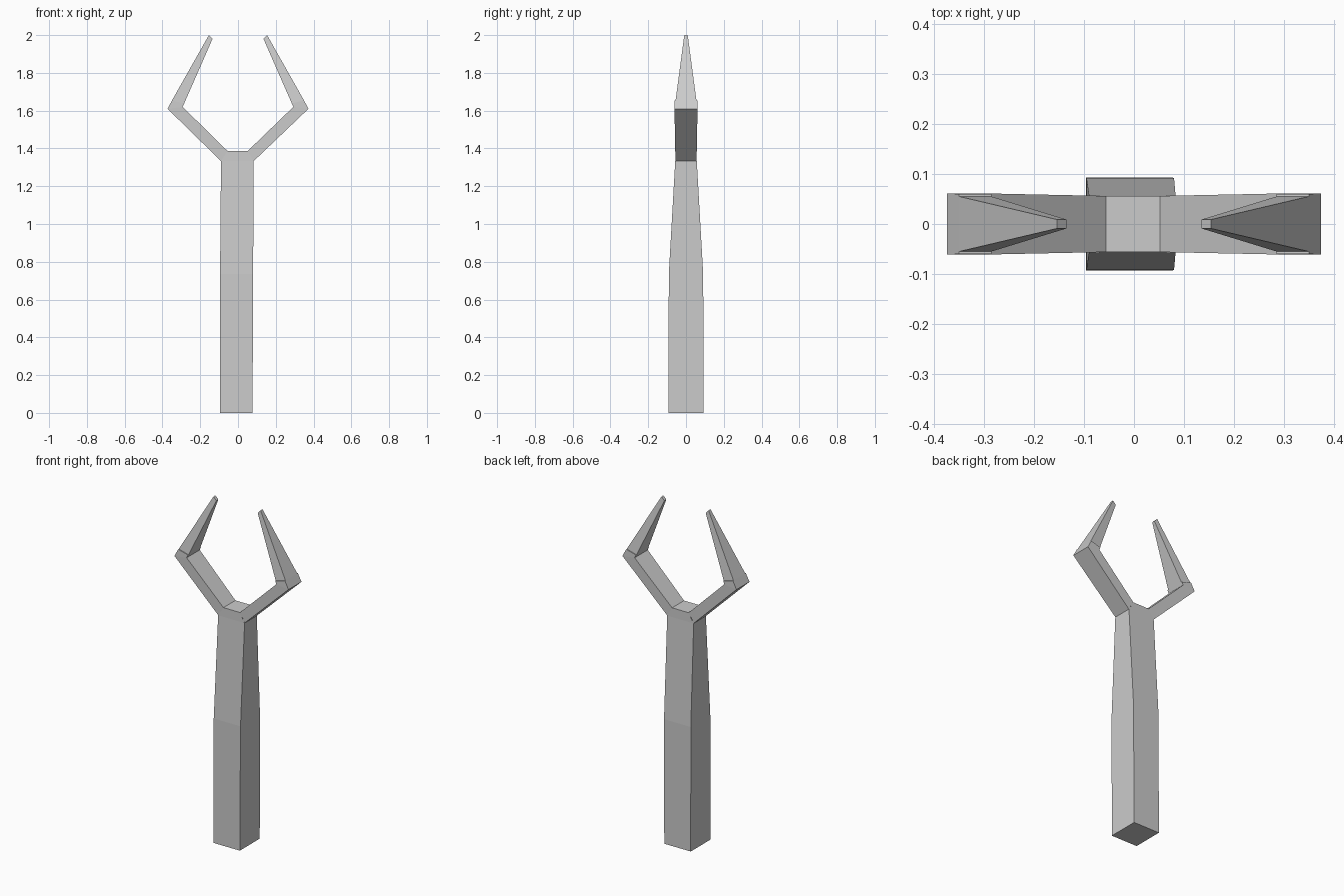
import bpy, bmesh

if "Cube" in bpy.data.objects:
    bpy.data.objects.remove(bpy.data.objects["Cube"])


def loft(name, sections, cap_start=True, open_sides=None):
    """Skin four-sided sections; each is ((x, z), (x, z), half_depth)."""
    bm = bmesh.new()
    rings = []
    for (xa, za), (xb, zb), d in sections:
        rings.append([bm.verts.new(p) for p in
                      ((xa, -d, za), (xb, -d, zb), (xb, d, zb), (xa, d, za))])
    for n, (r, s) in enumerate(zip(rings, rings[1:])):
        for i in range(4):
            if n == open_sides and i in (1, 3):
                continue  # openings where the arms join
            j = (i + 1) % 4
            bm.faces.new((r[i], r[j], s[j], s[i]))
    if cap_start:
        bm.faces.new(rings[0][::-1])
    bm.faces.new(rings[-1])
    bmesh.ops.recalc_face_normals(bm, faces=bm.faces)
    if sum(f.normal.dot(f.calc_center_median() - rings[0][0].co)
           * f.calc_area() for f in bm.faces) < 0:
        bmesh.ops.reverse_faces(bm, faces=bm.faces)
    mesh = bpy.data.meshes.new(name)
    bm.to_mesh(mesh)
    bm.free()
    obj = bpy.data.objects.new(name, mesh)
    bpy.context.collection.objects.link(obj)
    return obj


# Square grip, tapering neck and chamfered hub
loft("handle", [
    ((-0.096, 0.0), (0.077, 0.0), 0.093),
    ((-0.095, 0.735), (0.08, 0.735), 0.091),
    ((-0.09, 1.333), (0.083, 1.333), 0.057),
    ((-0.056, 1.387), (0.052, 1.387), 0.056),
], open_sides=2)

# Two-part forked arms: flared arm, stepped elbow, pointed prong
for side, name, root_out, root_in in ((-1, "left_arm", 0.09, 0.056),
                                      (1, "right_arm", 0.083, 0.052)):
    loft(name, [
        ((side * root_out, 1.333), (side * root_in, 1.387), 0.056),
        ((side * 0.373, 1.61), (side * 0.293, 1.62), 0.061),
        ((side * 0.349, 1.655), (side * 0.285, 1.638), 0.060),
        ((side * 0.349, 1.655), (side * 0.285, 1.638), 0.055),
        ((side * 0.154, 2.0), (side * 0.135, 1.98), 0.009),
    ], cap_start=False)
